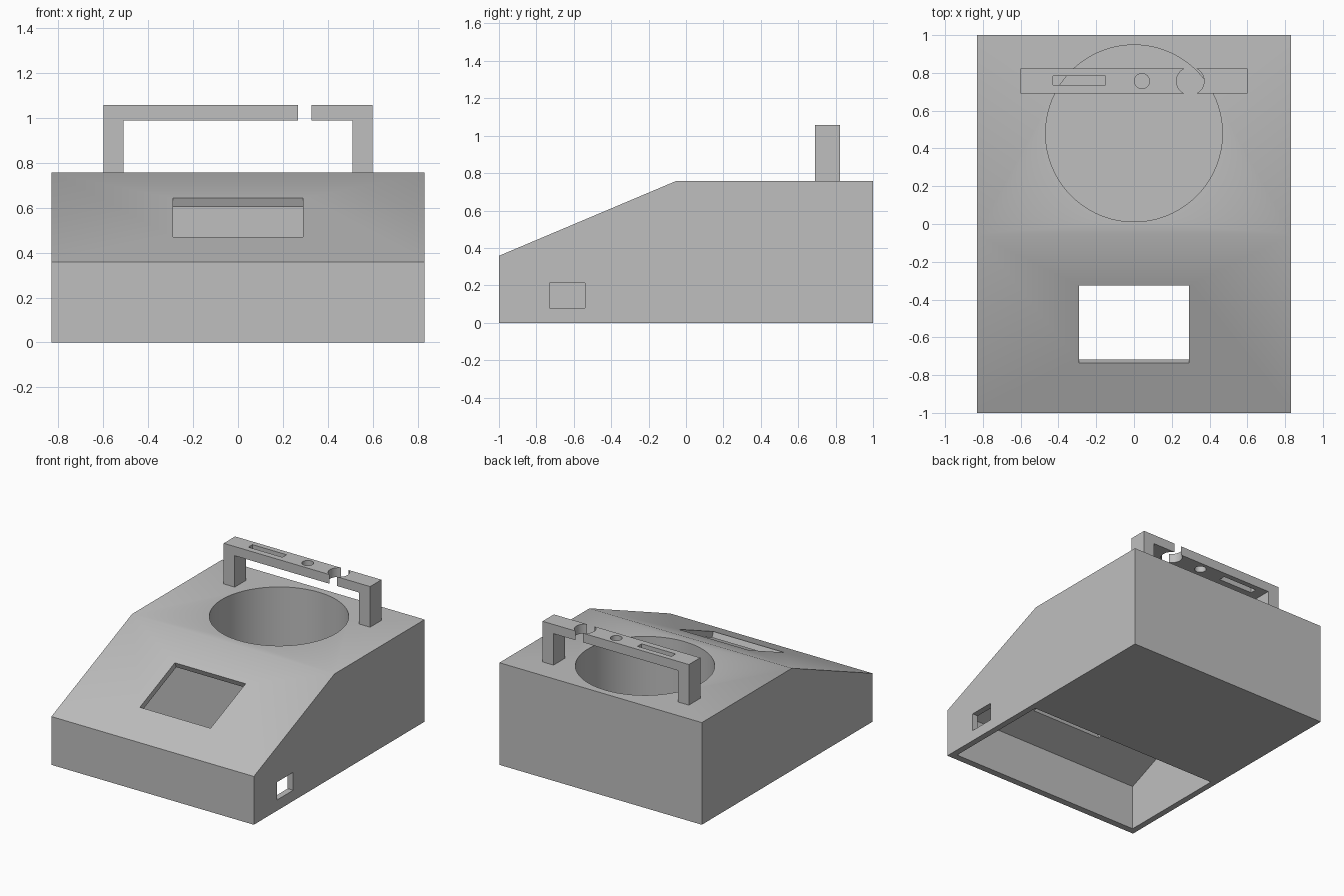
import bpy, bmesh
from mathutils import Vector

old = bpy.data.objects.get("Cube")
if old:
    bpy.data.objects.remove(old, do_unlink=True)

grey = bpy.data.materials.new("plain grey")
grey.use_nodes = True
grey.diffuse_color = (0.52, 0.52, 0.52, 1)
grey.node_tree.nodes["Principled BSDF"].inputs["Base Color"].default_value = (0.52, 0.52, 0.52, 1)


def extrude(name, outline, step):
    """Solid made by sweeping a closed 3D outline along a vector."""
    bm = bmesh.new()
    face = bm.faces.new([bm.verts.new(p) for p in outline])
    geom = bmesh.ops.extrude_face_region(bm, geom=[face])["geom"]
    bmesh.ops.translate(bm, vec=step, verts=[v for v in geom if isinstance(v, bmesh.types.BMVert)])
    bmesh.ops.recalc_face_normals(bm, faces=bm.faces)
    mesh = bpy.data.meshes.new(name)
    bm.to_mesh(mesh)
    bm.free()
    mesh.materials.append(grey)
    obj = bpy.data.objects.new(name, mesh)
    bpy.context.collection.objects.link(obj)
    return obj


def prism(name, profile, x0, x1):
    return extrude(name, [(x0, y, z) for y, z in profile], (x1 - x0, 0, 0))


def box(name, x0, x1, y0, y1, z0, z1):
    return prism(name, [(y0, z0), (y1, z0), (y1, z1), (y0, z1)], x0, x1)


def cylinder(name, x, y, radius, z0, z1, sides=64):
    bm = bmesh.new()
    bmesh.ops.create_circle(bm, segments=sides, radius=radius)
    outline = [(v.co.x + x, v.co.y + y, z0) for v in bm.verts]
    bm.free()
    return extrude(name, outline, (0, 0, z1 - z0))


def cut(target, cutters):
    for cutter in cutters:
        cutter.hide_render = True
        mod = target.modifiers.new("cut", "BOOLEAN")
        mod.operation = "DIFFERENCE"
        mod.solver = "EXACT"
        mod.object = cutter
        bpy.context.view_layer.objects.active = target
        bpy.ops.object.modifier_apply(modifier=mod.name)
        bpy.data.objects.remove(cutter, do_unlink=True)


def finish(obj):
    bpy.ops.object.select_all(action="DESELECT")
    obj.select_set(True)
    bpy.context.view_layer.objects.active = obj
    bpy.ops.object.shade_smooth_by_angle(angle=0.5)


# Wedge-fronted housing
W, TOP, LIP, BEND = 0.83, 0.757, 0.358, -0.055
slope = (TOP - LIP) / (BEND + 1)
normal = Vector((-slope, 1)).normalized()


def on_slope(y, offset=0.0):
    return Vector((y, LIP + (y + 1) * slope)) + normal * offset


housing = prism("housing", [(-1, 0), (1, 0), (1, TOP), (BEND, TOP), (-1, LIP)], -W, W)

# Front compartment, open below, under a thin sloped panel
WALL, PANEL, FRONT, REAR = 0.045, 0.042, -0.95, -0.116
drop = PANEL / normal.y
roof = [(y, on_slope(y).y - drop) for y in (REAR, FRONT)]
compartment = prism("compartment_cutter", [(FRONT, -0.1), (REAR, -0.1)] + roof, -W + WALL, W - WALL)

# Screen window square to the slope, side port and round well
low, high = -0.735, -0.325
window = prism("window_cutter", [on_slope(low, 0.1), on_slope(high, 0.1),
                                 on_slope(high, -0.08), on_slope(low, -0.08)], -0.29, 0.29)
port = box("port_cutter", W - 0.1, W + 0.1, -0.73, -0.54, 0.08, 0.212)
well = cylinder("well_cutter", 0, 0.48, 0.468, 0.05, 1, 96)
cut(housing, [compartment, window, port, well])
finish(housing)

# Bridge over the well, with slot, hole and round notch
y0, y1 = 0.69, 0.823
mid = (y0 + y1) / 2
U = [(-0.6, TOP), (-0.51, TOP), (-0.51, 0.99), (0.51, 0.99),
     (0.51, TOP), (0.6, TOP), (0.6, 1.058), (-0.6, 1.058)]
bridge = extrude("bridge", [(x, y0, z) for x, z in U], (0, y1 - y0, 0))
cut(bridge, [
    box("slot_cutter", -0.43, -0.15, 0.735, 0.783, 0.9, 1.2),
    cylinder("hole_cutter", 0.042, mid, 0.04, 0.9, 1.2, 48),
    cylinder("notch_cutter", 0.298, mid, 0.073, 0.9, 1.2),
])
finish(bridge)
